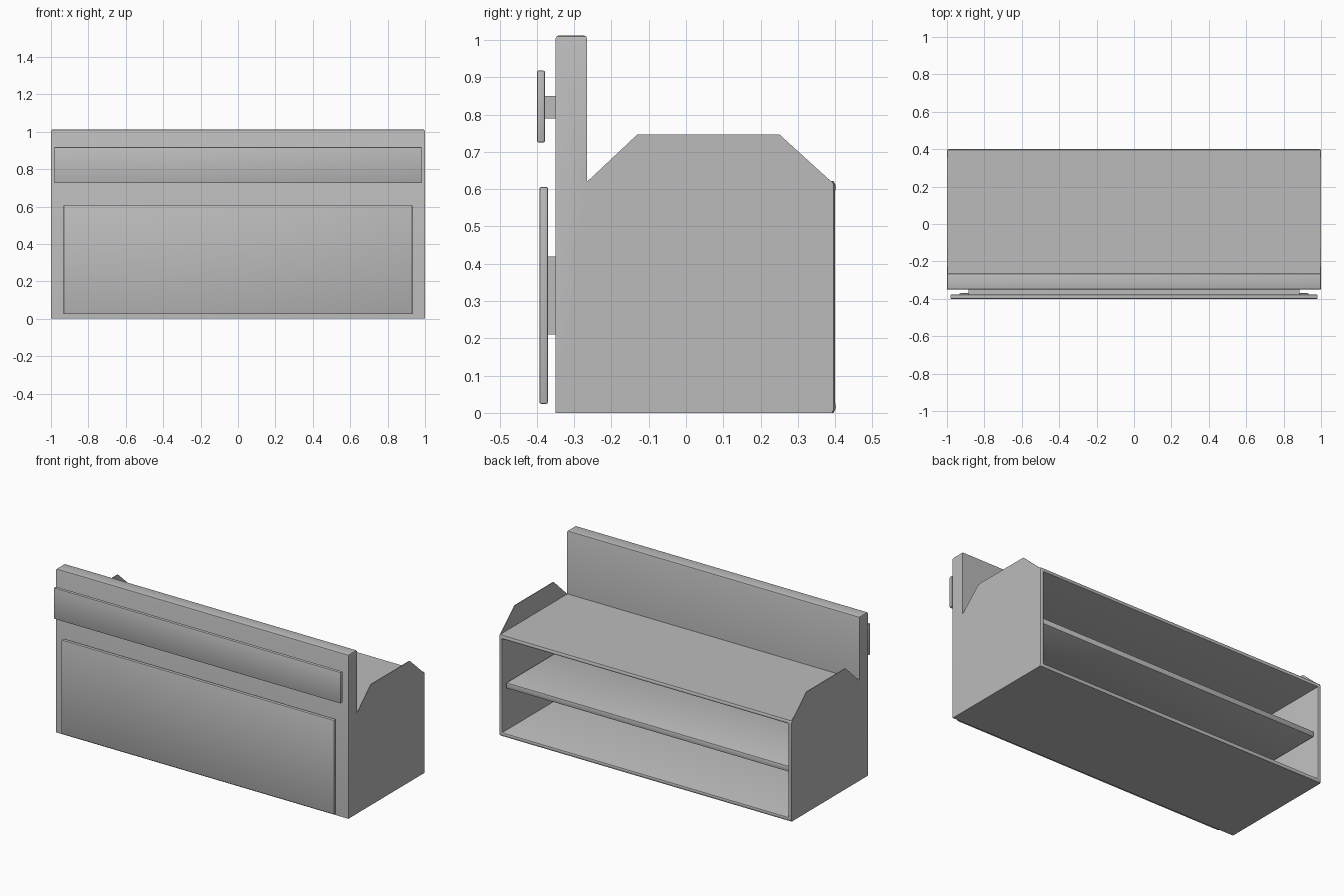
import bpy
import bmesh
from math import radians

cube = bpy.data.objects.get("Cube")
if cube:
    bpy.data.objects.remove(cube, do_unlink=True)

grey = bpy.data.materials.new("plain grey")
grey.use_nodes = True
COLOUR = (0.5, 0.5, 0.5, 1)
grey.diffuse_color = COLOUR
grey.node_tree.nodes["Principled BSDF"].inputs["Base Color"].default_value = COLOUR


def finish(bm, name):
    """Turn a bmesh into a shaded object."""
    bmesh.ops.recalc_face_normals(bm, faces=bm.faces)
    mesh = bpy.data.meshes.new(name)
    bm.to_mesh(mesh)
    bm.free()
    mesh.materials.append(grey)
    obj = bpy.data.objects.new(name, mesh)
    bpy.context.collection.objects.link(obj)
    bpy.ops.object.select_all(action="DESELECT")
    obj.select_set(True)
    bpy.context.view_layer.objects.active = obj
    bpy.ops.object.shade_smooth_by_angle(angle=radians(35))
    return obj


def extrude_profile(points, x0, x1):
    """Sweep a (y, z) outline from x0 to x1."""
    bm = bmesh.new()
    face = bm.faces.new([bm.verts.new((x0, y, z)) for y, z in points])
    swept = bmesh.ops.extrude_face_region(bm, geom=[face])["geom"]
    verts = [v for v in swept if isinstance(v, bmesh.types.BMVert)]
    bmesh.ops.translate(bm, verts=verts, vec=(x1 - x0, 0, 0))
    bmesh.ops.recalc_face_normals(bm, faces=bm.faces)
    return bm


def board(name, half_x, y0, y1, z0, z1, round_off=0.0):
    """Rectangular board centred on x = 0."""
    bm = extrude_profile([(y0, z0), (y1, z0), (y1, z1), (y0, z1)], -half_x, half_x)
    if round_off:
        bmesh.ops.bevel(bm, geom=bm.edges[:], offset=round_off, segments=2,
                        profile=0.5, affect="EDGES")
    return finish(bm, name)


WALL_BACK, TOP, BACK = -0.265, 0.622, 0.4

# Counter body and raised front wall, one solid, hollowed from the back
bm = extrude_profile([(-0.35, 0), (BACK, 0), (BACK, TOP), (WALL_BACK, TOP),
                      (WALL_BACK, 1.012), (-0.35, 1.012)], -1, 1)
bm.faces.ensure_lookup_table()
opening = max(bm.faces, key=lambda f: f.calc_center_median().y * f.normal.y)
bmesh.ops.inset_region(bm, faces=[opening], thickness=0.033)
hollow = bmesh.ops.extrude_face_region(bm, geom=[opening])["geom"]
bmesh.ops.translate(bm, verts=[v for v in hollow if isinstance(v, bmesh.types.BMVert)],
                    vec=(0, WALL_BACK - BACK, 0))
if opening.is_valid:
    bmesh.ops.delete(bm, geom=[opening], context="FACES")
bmesh.ops.recalc_face_normals(bm, faces=bm.faces)
# Soften the wall cap and the rear rim
edges = [e for e in bm.edges if all(v.co.z > 1 or v.co.y > 0.39 for v in e.verts)]
bmesh.ops.bevel(bm, geom=edges, offset=0.009, segments=2, profile=0.5, affect="EDGES")
finish(bm, "counter_body")

# Shelf inside the open back
board("middle_shelf", 0.968, WALL_BACK - 0.005, 0.375, 0.29, 0.325, 0.005)

# Thin trapezoid guards on both ends of the worktop
for side, name in ((-1, "right_end_guard"), (1, "left_end_guard")):
    bm = extrude_profile([(WALL_BACK, TOP - 0.002), (0.39, TOP - 0.002),
                          (0.25, 0.747), (-0.13, 0.747)], side * 0.996, side)
    finish(bm, name)

# Front panels held off the wall by spacer rails
board("upper_front_panel", 0.982, -0.4, -0.378, 0.725, 0.918, 0.005)
board("upper_spacer", 0.885, -0.38, -0.345, 0.79, 0.85)
board("lower_front_panel", 0.933, -0.393, -0.37, 0.024, 0.606, 0.005)
board("lower_spacer", 0.84, -0.375, -0.345, 0.21, 0.42)
